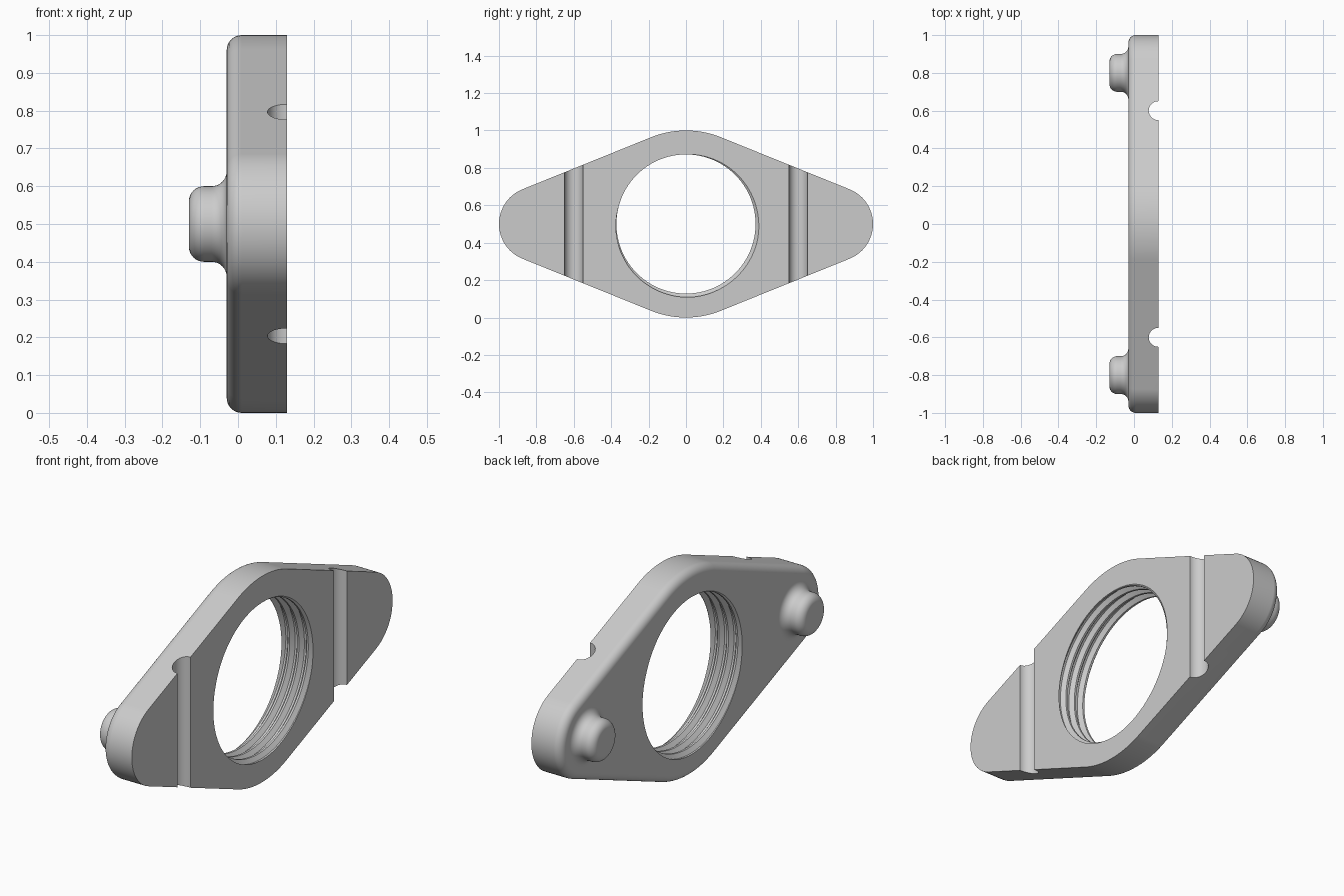
import bpy, bmesh
from math import sin, cos, pi, asin, radians
from mathutils import Matrix, Vector

cube = bpy.data.objects.get("Cube")
if cube:
    bpy.data.objects.remove(cube, do_unlink=True)

BACK, FRONT, MID = -0.03, 0.13, 0.5      # plate faces along x, centre height
ROUND = 0.04                             # edge and fillet radius
EAR = 0.8                                # distance of each ear from the centre

grey = bpy.data.materials.new("plain grey")
grey.use_nodes = True
grey.diffuse_color = (0.6, 0.6, 0.6, 1)
grey.node_tree.nodes["Principled BSDF"].inputs["Base Color"].default_value = (0.6, 0.6, 0.6, 1)


def make_object(name, bm):
    bmesh.ops.recalc_face_normals(bm, faces=bm.faces)
    mesh = bpy.data.meshes.new(name)
    bm.to_mesh(mesh)
    bm.free()
    mesh.materials.append(grey)
    obj = bpy.data.objects.new(name, mesh)
    bpy.context.collection.objects.link(obj)
    return obj


def activate(obj):
    bpy.ops.object.select_all(action='DESELECT')
    obj.select_set(True)
    bpy.context.view_layer.objects.active = obj


def loft(bm, rings):
    """Skin matching closed rings and cap both ends."""
    loops = [[bm.verts.new(p) for p in ring] for ring in rings]
    n = len(loops[0])
    for a, b in zip(loops, loops[1:]):
        for i in range(n):
            bm.faces.new((a[i], a[(i + 1) % n], b[(i + 1) % n], b[i]))
    bm.faces.new(loops[0])
    bm.faces.new(loops[-1])


def outline(x, shrink):
    """Tangent hull of one large and two small circles."""
    tilt = asin((0.5 - 0.2) / EAR)
    arcs = [(EAR, 0.2, -pi / 2 + tilt, pi / 2 - tilt), (0, 0.5, pi / 2 - tilt, pi / 2 + tilt),
            (-EAR, 0.2, pi / 2 + tilt, 3 * pi / 2 - tilt),
            (0, 0.5, 3 * pi / 2 - tilt, 3 * pi / 2 + tilt)]
    ring, steps = [], 24
    for y, radius, start, end in arcs:
        for i in range(steps + 1):
            a = start + (end - start) * i / steps
            r = radius - shrink
            ring.append((x, y + r * cos(a), MID + r * sin(a)))
    return ring


def quarter(steps=8):
    return [pi / 2 * i / steps for i in range(steps + 1)]


# Plate with a rounded back edge
bm = bmesh.new()
loft(bm, [outline(BACK + ROUND * (1 - sin(a)), ROUND * (1 - cos(a)))
          for a in reversed(quarter())] + [outline(FRONT, 0)])
plate = make_object("flange_plate", bm)


def thread_cutter():
    """Solid helical screw that cuts the threaded bore."""
    pitch, crest, root, turns, n = 0.05, 0.372, 0.392, 9, 96
    profile = [(0.1, crest), (0.4, root), (0.6, root), (0.9, crest)]
    m, base = len(profile), FRONT - pitch * 6.36
    last = turns * m - 1
    bm = bmesh.new()
    cols = []
    for j in range(n):
        a, col = 2 * pi * j / n, []
        for i in range(last + 1 + (m if j == 0 else 0)):
            p, r = profile[i % m]
            col.append(bm.verts.new((base + pitch * (i // m + p + j / n),
                                     r * cos(a), MID + r * sin(a))))
        cols.append(col)
    for j in range(n):
        a = cols[j]
        b = cols[j + 1] if j < n - 1 else cols[0][m:]
        for i in range(last):
            bm.faces.new((a[i], b[i], b[i + 1], a[i + 1]))
    # Close both helical ends with fans around the axis
    for row in (0, last):
        edge = [c[row] for c in cols] + [cols[0][row + k] for k in range(m, 0, -1)]
        x = sum(v.co.x for v in edge) / len(edge)
        hub = bm.verts.new((x, 0, MID))
        for i, v in enumerate(edge):
            bm.faces.new((v, edge[(i + 1) % len(edge)], hub))
    return make_object("thread_cutter", bm)


def groove_cutter(name, y):
    bm = bmesh.new()
    bmesh.ops.create_cone(bm, cap_ends=True, segments=40, radius1=0.05, radius2=0.05, depth=1.4,
                          matrix=Matrix.Translation(Vector((FRONT - 0.002, y, MID))))
    return make_object(name, bm)


# Cut the threaded bore and the two front channels
cutters = [groove_cutter("left_groove_cutter", -0.6),
           groove_cutter("right_groove_cutter", 0.6), thread_cutter()]
for cutter in cutters:
    cutter.hide_render = True
    activate(plate)
    cut = plate.modifiers.new("cut", 'BOOLEAN')
    cut.operation, cut.solver, cut.object = 'DIFFERENCE', 'EXACT', cutter
    bpy.ops.object.modifier_apply(modifier=cut.name)
    bpy.data.objects.remove(cutter, do_unlink=True)


# Locating pegs with rounded tips and filleted bases
def peg(name, y):
    radius, tip = 0.1, -0.13
    profile = [(tip + ROUND * (1 - cos(a)), radius - ROUND * (1 - sin(a))) for a in quarter()]
    profile += [(BACK - ROUND * (1 - sin(a)), radius + ROUND * (1 - cos(a))) for a in quarter()]
    profile.append((BACK + 0.01, radius + ROUND))
    bm = bmesh.new()
    loft(bm, [[(x, y + r * cos(2 * pi * i / 48), MID + r * sin(2 * pi * i / 48))
               for i in range(48)] for x, r in profile])
    return make_object(name, bm)


parts = [plate, peg("front_peg", -EAR), peg("rear_peg", EAR)]

# Smooth curved surfaces, keeping edges crisp and flats flat
for obj in parts:
    activate(obj)
    bpy.ops.object.shade_smooth_by_angle(angle=radians(30))
    normals = obj.modifiers.new("flat_normals", 'WEIGHTED_NORMAL')
    normals.keep_sharp = True
